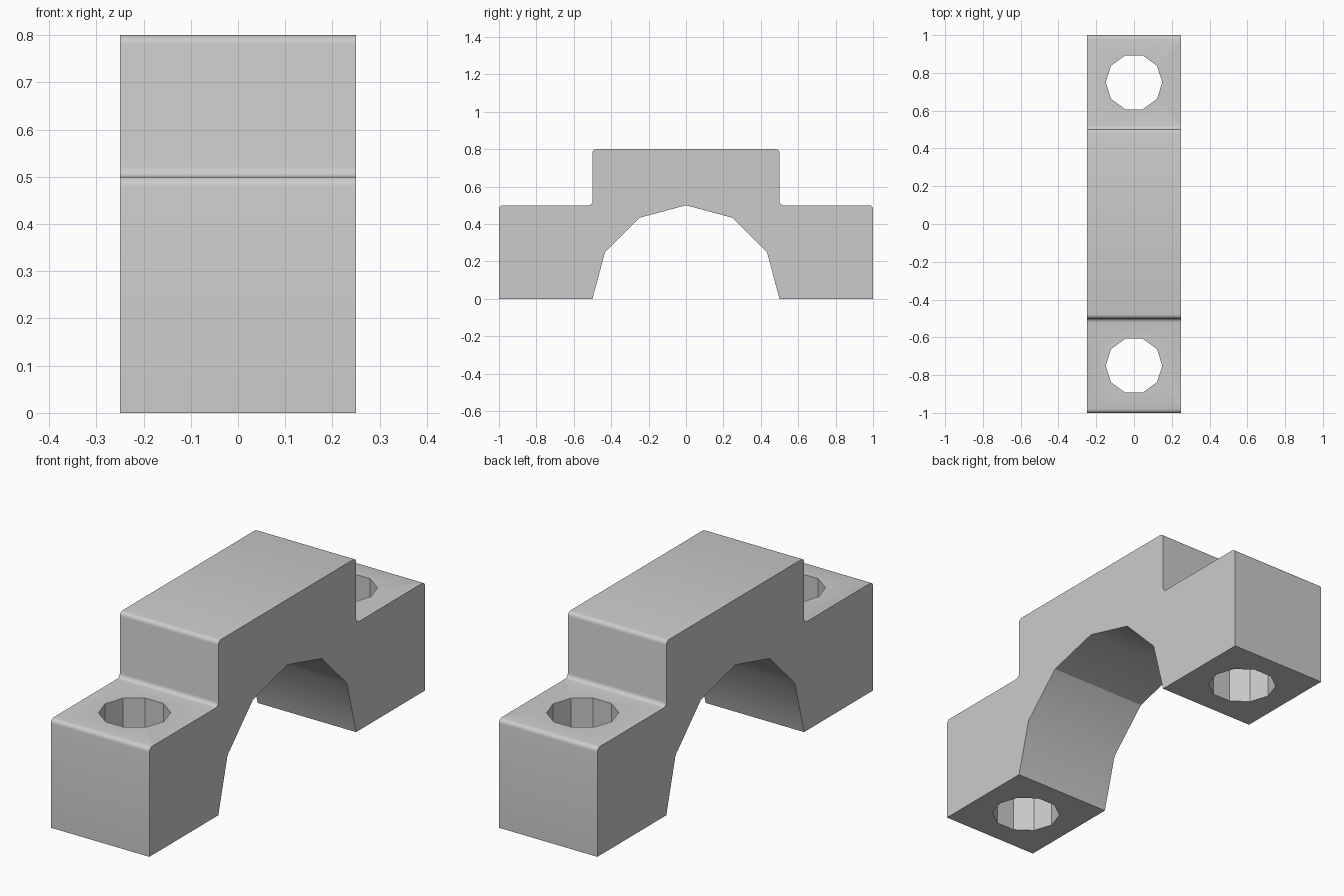
import bpy, bmesh, math

if "Cube" in bpy.data.objects:
    bpy.data.objects.remove(bpy.data.objects["Cube"])

WIDTH, ARCH_R, HOLE_R, HOLE_Y, ROUND = 0.5, 0.5, 0.15, 0.75, 0.02

grey = bpy.data.materials.new("plain grey")
grey.diffuse_color = (0.6, 0.6, 0.6, 1)
grey.use_nodes = True
grey.node_tree.nodes["Principled BSDF"].inputs["Base Color"].default_value = grey.diffuse_color

# Side profile (y, z): stepped top outline, then a faceted half-round arch
steps = [(-1, 0), (-1, 0.5), (-0.5, 0.5), (-0.5, 0.8),
         (0.5, 0.8), (0.5, 0.5), (1, 0.5), (1, 0)]
arch = [(ARCH_R * math.cos(math.radians(a)), ARCH_R * math.sin(math.radians(a)))
        for a in range(0, 181, 30)]

bm = bmesh.new()
side = bm.faces.new([bm.verts.new((-WIDTH / 2, y, z)) for y, z in steps + arch])
ext = bmesh.ops.extrude_face_region(bm, geom=[side])
bmesh.ops.translate(bm, vec=(WIDTH, 0, 0),
                    verts=[g for g in ext["geom"] if isinstance(g, bmesh.types.BMVert)])
bmesh.ops.recalc_face_normals(bm, faces=bm.faces)


def cross_edges(points):
    """Edges running across the width at the given profile points."""
    found = []
    for e in bm.edges:
        a, b = (v.co for v in e.verts)
        if abs(a.x - b.x) > 0.1 and any(
                math.hypot(a.y - y, a.z - z) < 1e-4 for y, z in points):
            found.append(e)
    return found


# Crease in the arch, and rounded step edges
for e in cross_edges([arch[4]]):
    e.smooth = False
bmesh.ops.bevel(bm, geom=cross_edges(steps[1:-1]), offset=ROUND, segments=4,
                profile=0.5, affect='EDGES')
mesh = bpy.data.meshes.new("clamp_bracket")
bm.to_mesh(mesh)
bm.free()
mesh.materials.append(grey)
bracket = bpy.data.objects.new("clamp_bracket", mesh)
bpy.context.collection.objects.link(bracket)

# Ten-sided bolt holes through both feet
for y in (-HOLE_Y, HOLE_Y):
    bpy.ops.mesh.primitive_cylinder_add(vertices=10, radius=HOLE_R, depth=1,
                                        location=(0, y, 0.25),
                                        rotation=(0, 0, math.pi / 2))
    cutter = bpy.context.object
    cutter.name = "bolt_hole_cutter"
    cutter.hide_render = True
    cutter.data.materials.append(grey)
    mod = bracket.modifiers.new("bolt_hole", 'BOOLEAN')
    mod.object, mod.operation, mod.solver = cutter, 'DIFFERENCE', 'EXACT'
    bpy.context.view_layer.objects.active = bracket
    bpy.ops.object.modifier_apply(modifier=mod.name)
    bpy.data.objects.remove(cutter, do_unlink=True)

# Smooth the arch and rounded edges, keep the rest sharp
bpy.ops.object.select_all(action='DESELECT')
bracket.select_set(True)
bpy.context.view_layer.objects.active = bracket
bpy.ops.object.shade_smooth_by_angle(angle=math.radians(31))
